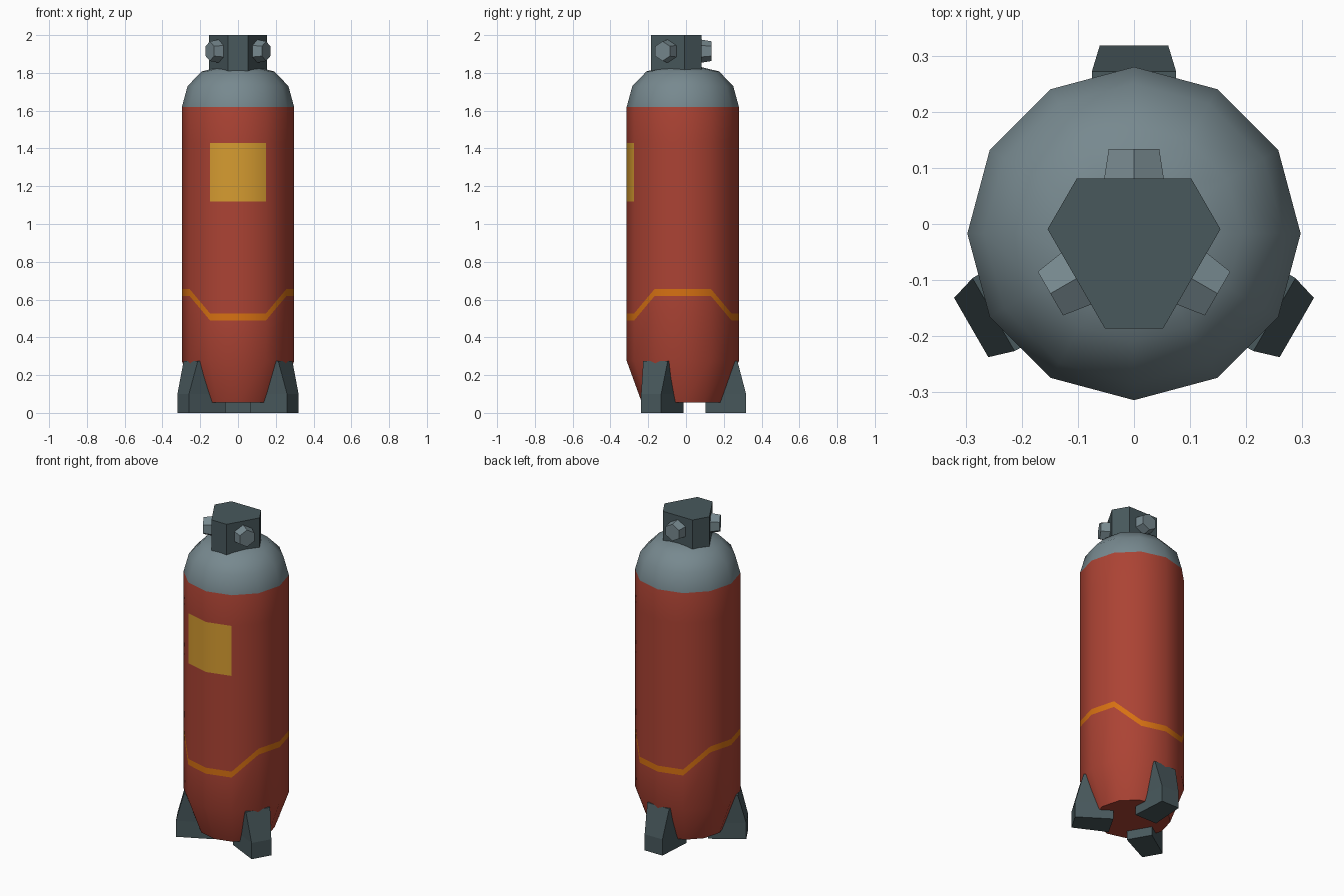
import bpy, bmesh, math
from mathutils import Matrix, Vector

if "Cube" in bpy.data.objects:
    bpy.data.objects.remove(bpy.data.objects["Cube"])


def material(name, rgb):
    m = bpy.data.materials.new(name)
    m.diffuse_color = (*rgb, 1)
    m.use_nodes = True
    m.node_tree.nodes["Principled BSDF"].inputs["Base Color"].default_value = m.diffuse_color
    return m


red = material("red paint", (0.41, 0.056, 0.034))
orange = material("orange stripe", (0.68, 0.165, 0.006))
yellow = material("yellow label", (0.67, 0.33, 0.03))
grey = material("light grey metal", (0.185, 0.25, 0.275))
dark = material("dark grey metal", (0.065, 0.098, 0.107))

CENTRE_Y = -0.017       # axis of the tank and fins
VALVE_Y = -0.038        # axis of the valve
DIRECTIONS = (90, 210, 330)


def finish(name, bm, mats, smooth=False):
    bmesh.ops.recalc_face_normals(bm, faces=bm.faces)
    me = bpy.data.meshes.new(name)
    bm.to_mesh(me)
    bm.free()
    ob = bpy.data.objects.new(name, me)
    bpy.context.collection.objects.link(ob)
    for m in mats:
        me.materials.append(m)
    if smooth:
        bpy.ops.object.select_all(action='DESELECT')
        bpy.context.view_layer.objects.active = ob
        ob.select_set(True)
        bpy.ops.object.shade_smooth_by_angle(angle=math.radians(35))
    return ob


def loft(name, rings, mats, smooth=False, slots=None):
    """Skin a stack of equal rings and cap both ends; slots(level, side) picks the colour."""
    bm = bmesh.new()
    rows = [[bm.verts.new(p) for p in ring] for ring in rings]
    n = len(rows[0])
    for level, (a, b) in enumerate(zip(rows, rows[1:])):
        for i in range(n):
            j = (i + 1) % n
            f = bm.faces.new((a[i], a[j], b[j], b[i]))
            if slots:
                f.material_index = slots(level, i)
    bm.faces.new(rows[0])
    top = bm.faces.new(rows[-1])
    if slots:
        top.material_index = slots(len(rows) - 2, 0)
    return finish(name, bm, mats, smooth)


# Tank: twelve-sided lathe; stripe rings rise on the left and right sides
PROFILE = [(0.217, 0.055, 0), (0.297, 0.275, 0), (0.297, 0.49, 1), (0.297, 0.527, 1),
           (0.297, 1.12, 0), (0.297, 1.43, 0), (0.297, 1.62, 0),
           (0.267, 1.73, 0), (0.192, 1.808, 0), (0.1, 1.83, 0)]


def tank_ring(r, z, zigzag):
    ring = []
    for i in range(12):
        a = math.radians(30 * i)
        lift = 0.13 if zigzag and abs(math.cos(a)) > 0.7 else 0
        ring.append((r * math.cos(a), CENTRE_Y + r * math.sin(a), z + lift))
    return ring


def tank_colour(level, side):
    if level >= 6:
        return 3                                    # dome
    if level == 2:
        return 1                                    # stripe
    return 2 if level == 4 and side in (8, 9) else 0  # label on the two front faces


loft("tank", [tank_ring(*p) for p in PROFILE], [red, orange, yellow, grey], True, tank_colour)

# Valve: block with three wide and three narrow sides
valve_outline = []
for d in DIRECTIONS:
    turn = Matrix.Rotation(math.radians(d), 3, 'Z')
    for side in (-0.102, 0.102):
        valve_outline.append(turn @ Vector((0.119, side, 0)) + Vector((0, VALVE_Y, 0)))
loft("valve_block", [[(p.x, p.y, z) for p in valve_outline] for z in (1.805, 2.0)], [dark])

# Fins and nozzles, repeated three times around the axis
for k, d in enumerate(DIRECTIONS, 1):
    turn = Matrix.Rotation(math.radians(d), 3, 'Z')

    # Each fin ring: inner distance, outer distance, inner and outer half width, height
    rings = []
    for inner, outer, wi, wo, z in ((0.12, 0.335, 0.075, 0.061, 0), (0.12, 0.335, 0.075, 0.061, 0.1),
                                    (0.17, 0.289, 0.077, 0.075, 0.275)):
        pts = [(inner, -wi, z), (outer, -wo, z), (outer, wo, z), (inner, wi, z)]
        rings.append([turn @ Vector(p) + Vector((0, CENTRE_Y, 0)) for p in pts])
    loft(f"fin_{k}", rings, [dark])

    # Tapered hexagonal nozzle
    rings = []
    for dist, r in ((0.115, 0.062), (0.172, 0.052)):
        ring = []
        for i in range(6):
            a = math.radians(60 * i)
            p = Vector((dist, r * math.sin(a), 1.915 + r * math.cos(a)))
            ring.append(turn @ p + Vector((0, VALVE_Y, 0)))
        rings.append(ring)
    loft(f"nozzle_{k}", rings, [grey])
